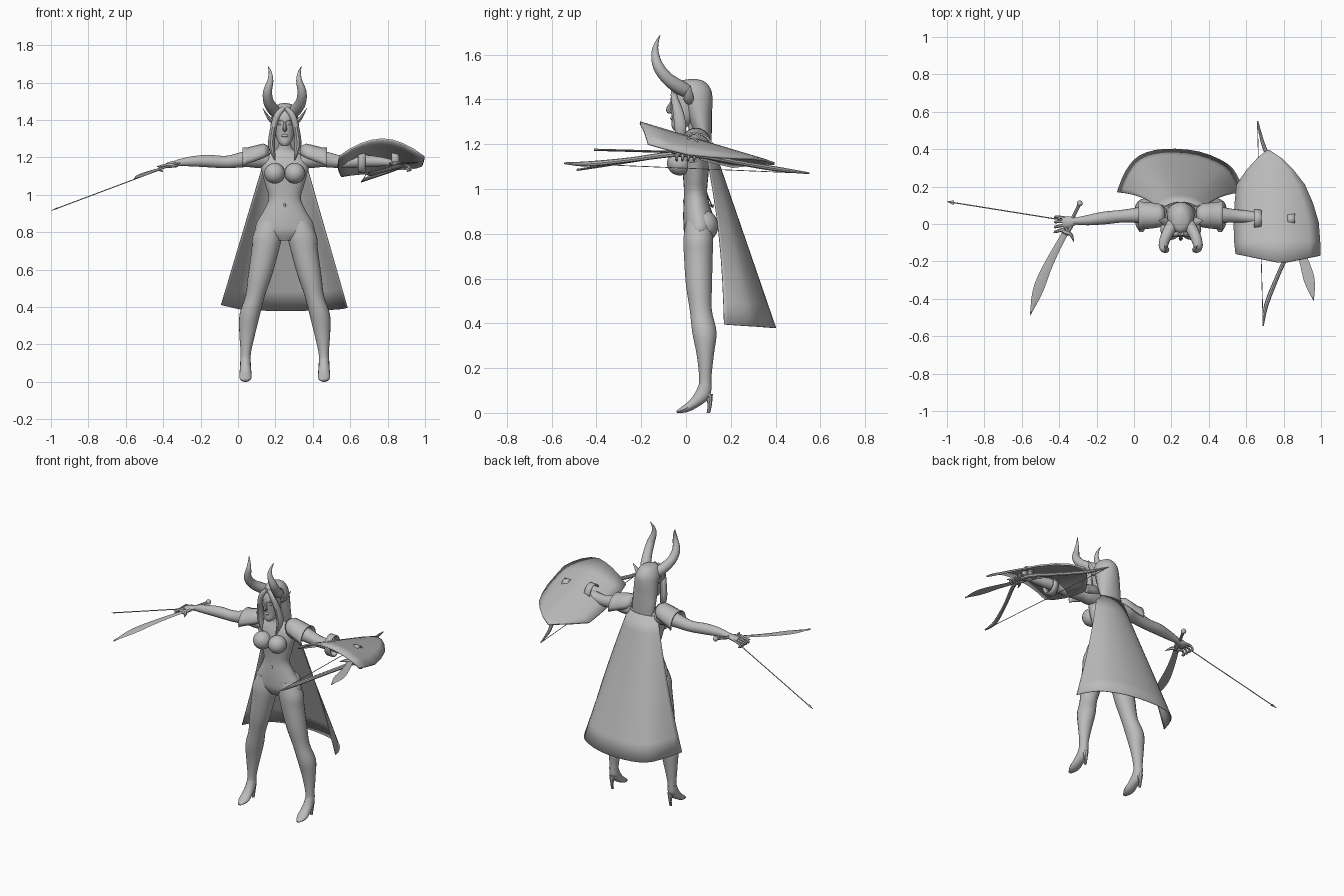
import bpy, bmesh, math
from mathutils import Vector

cube = bpy.data.objects.get("Cube")
if cube:
    bpy.data.objects.remove(cube)

grey = bpy.data.materials.new("plain_grey")
grey.use_nodes = True
grey.diffuse_color = (0.5, 0.5, 0.5, 1)
grey.node_tree.nodes["Principled BSDF"].inputs["Base Color"].default_value = (0.5, 0.5, 0.5, 1)

CX = 0.25                      # body centre line
X, Y, Z = Vector((1, 0, 0)), Vector((0, 1, 0)), Vector((0, 0, 1))


def finish(name, bm, angle=40):
    bmesh.ops.recalc_face_normals(bm, faces=bm.faces)
    me = bpy.data.meshes.new(name)
    bm.to_mesh(me)
    bm.free()
    ob = bpy.data.objects.new(name, me)
    bpy.context.collection.objects.link(ob)
    me.materials.append(grey)
    bpy.ops.object.select_all(action='DESELECT')
    ob.select_set(True)
    bpy.context.view_layer.objects.active = ob
    bpy.ops.object.shade_smooth_by_angle(angle=math.radians(angle))
    return ob


def spline(rows, n):
    """Catmull-Rom through rows of numbers."""
    vs = [Vector(r) for r in rows]
    out = []
    for i in range(len(vs) - 1):
        p0, p1, p2, p3 = vs[max(i - 1, 0)], vs[i], vs[i + 1], vs[min(i + 2, len(vs) - 1)]
        for k in range(n):
            t = k / n
            out.append(p1 + (p2 - p0) * (t / 2) + (2 * p0 - 5 * p1 + 4 * p2 - p3) * (t * t / 2)
                       + (3 * p1 - p0 - 3 * p2 + p3) * (t ** 3 / 2))
    return out + [vs[-1]]


def tube(name, rows, up=Z, sides=14, n=4, axis=None):
    """Sweep an ellipse along rows of x, y, z, half width, half depth."""
    pts = spline(rows, n)
    bm = bmesh.new()
    rings = []
    for i, p in enumerate(pts):
        c = p.to_3d() if len(p) == 3 else Vector(p[:3])
        t = axis or (Vector(pts[min(i + 1, len(pts) - 1)][:3]) - Vector(pts[max(i - 1, 0)][:3])).normalized()
        s = t.cross(up).normalized()
        u = s.cross(t)
        a, b = max(p[3], 0.001), max(p[4], 0.001)
        angs = [2 * math.pi * k / sides for k in range(sides)]
        rings.append([bm.verts.new(c + s * (a * math.cos(w)) + u * (b * math.sin(w))) for w in angs])
    for r, q in zip(rings, rings[1:]):
        for k in range(sides):
            bm.faces.new((r[k], r[(k + 1) % sides], q[(k + 1) % sides], q[k]))
    bm.faces.new(rings[0])
    bm.faces.new(rings[-1])
    return finish(name, bm)


def rod(name, rows, **kw):
    """Round tube: rows of x, y, z, radius."""
    return tube(name, [(*r, r[3]) for r in rows], **kw)


def ball(name, loc, size):
    bm = bmesh.new()
    bmesh.ops.create_uvsphere(bm, u_segments=16, v_segments=12, radius=1)
    bmesh.ops.scale(bm, vec=size, verts=bm.verts)
    bmesh.ops.translate(bm, vec=loc, verts=bm.verts)
    return finish(name, bm)


def sheet(name, grid, thick):
    """Thin panel from rows of points."""
    bm = bmesh.new()
    vs = [[bm.verts.new(p) for p in row] for row in grid]
    for r, q in zip(vs, vs[1:]):
        for k in range(len(r) - 1):
            bm.faces.new((r[k], r[k + 1], q[k + 1], q[k]))
    ob = finish(name, bm)
    mod = ob.modifiers.new("thickness", 'SOLIDIFY')
    mod.thickness, mod.offset = thick, 0
    return ob


def stack(name, rows, **kw):
    """Upright loft on the centre line: rows of z, half width, y, half depth."""
    return tube(name, [(CX, y, z, a, b) for z, a, y, b in rows], up=Y, axis=Z, **kw)


# torso, neck, face and hair
stack("torso", [(.755, .05, .055, .04), (.80, .15, .058, .065), (.85, .15, .06, .072), (.91, .115, .05, .062),
                (.98, .086, .043, .052), (1.05, .103, .043, .056), (1.12, .122, .043, .062),
                (1.18, .135, .05, .056), (1.215, .10, .052, .044), (1.245, .042, .05, .036),
                (1.32, .032, .035, .033)], sides=24)
stack("face", [(1.26, .014, -.04, .014), (1.28, .034, -.028, .036), (1.32, .049, -.008, .056),
               (1.37, .055, -.003, .066), (1.42, .055, 0, .066), (1.46, .045, .01, .055)], sides=20)
stack("hair", [(1.49, .012, .03, .02), (1.478, .045, .025, .06), (1.44, .068, .03, .083), (1.39, .074, .05, .068),
               (1.33, .078, .06, .056), (1.25, .078, .075, .04), (1.18, .066, .088, .025),
               (1.14, .04, .095, .012)], sides=20)
tube("nose", [(CX, -.062, 1.39, .006, .006), (CX, -.078, 1.352, .011, .012), (CX, -.062, 1.342, .009, .006)],
     up=Y, sides=8)
ball("lips", (CX, -.063, 1.316), (.018, .008, .008))
ball("navel", (CX, -.009, .945), (.006, .004, .012))


def side_parts(s, label):
    def m(rows):               # mirror rows given as distance from the centre line
        return [(CX + s * r[0], *r[1:]) for r in rows]

    def at(d, y, z):
        return (CX + s * d, y, z)

    # head details
    ball(label + "eye", at(.024, -.059, 1.378), (.013, .006, .006))
    tube(label + "brow", m([(.008, -.066, 1.392, .004, .004), (.026, -.062, 1.399, .005, .004),
                            (.044, -.048, 1.393, .002, .002)]), sides=6)
    tube(label + "hair_lock", m([(.006, -.05, 1.465, .012, .012), (.042, -.055, 1.42, .017, .014),
                                 (.064, -.035, 1.34, .017, .024), (.07, -.025, 1.26, .018, .026),
                                 (.052, -.04, 1.185, .004, .008)]), up=Y, sides=10)
    rod(label + "horn", m([(.03, .02, 1.43, .03), (.06, -.03, 1.455, .032), (.086, -.085, 1.495, .028),
                           (.092, -.125, 1.55, .024), (.077, -.138, 1.61, .016), (.078, -.13, 1.655, .008),
                           (.09, -.115, 1.688, .001)]), up=Y, sides=12)
    tube(label + "ear", m([(.06, .015, 1.385, .01, .016), (.085, .012, 1.41, .009, .022),
                           (.118, .02, 1.462, .001, .001)]), up=Y, sides=8)

    # body curves
    ball(label + "breast", at(.054, -.028, 1.115), (.056, .057, .055))
    ball(label + "buttock", at(.068, .082, .835), (.072, .062, .07))

    # leg, shoe and heel
    tube(label + "leg", m([(.075, .055, .86, .06, .055), (.093, .055, .78, .078, .067), (.105, .055, .7, .073, .065),
                           (.132, .058, .57, .064, .059), (.158, .066, .46, .052, .05), (.187, .082, .36, .055, .055),
                           (.2, .086, .26, .043, .039), (.208, .086, .16, .028, .028),
                           (.21, .084, .1, .027, .03)]), up=Y, axis=Z, sides=18)
    tube(label + "shoe", m([(.21, .088, .135, .027, .027), (.21, .075, .085, .029, .034), (.21, .035, .043, .032, .024),
                            (.21, -.005, .018, .031, .017), (.21, -.042, .005, .01, .005)]))
    rod(label + "heel", m([(.21, .1, .085, .02), (.21, .106, .04, .01), (.21, .1, 0, .008)]), up=Y, axis=Z, sides=8)

    # arm and hand
    rod(label + "arm", m([(.09, .055, 1.185, .045), (.15, .052, 1.195, .053), (.21, .048, 1.19, .044),
                          (.31, .042, 1.175, .034), (.41, .032, 1.18, .034), (.5, .02, 1.178, .027),
                          (.575, .015, 1.17, .017)]))
    tube(label + "palm", m([(.56, .015, 1.172, .017, .014), (.6, .01, 1.165, .032, .015),
                            (.63, .005, 1.158, .03, .012)]), sides=10)
    for i in range(4):
        y = .032 - i * .019
        rod(label + "finger", m([(.62, y, 1.16, .009), (.655, y * 1.3 - .004, 1.154, .008),
                                 (.672, y * 1.4 - .008, 1.134, .007), (.652, y * 1.3 - .008, 1.125, .004)]), sides=6)
    rod(label + "thumb", m([(.585, -.01, 1.165, .011), (.605, -.042, 1.155, .009), (.635, -.055, 1.145, .004)]), sides=6)

    # flared shoulder plate, open underneath
    grid = []
    for d, r in ((.085, .035), (.115, .06), (.16, .066), (.205, .07), (.225, .078)):
        grid.append([at(d, .045 + r * math.cos(w), 1.2 + r * .95 * math.sin(w) - (d - .15) * .35)
                     for w in [math.radians(-15 + 21 * k) for k in range(11)]])
    sheet(label + "shoulder_plate", grid, .008)


for s, label in ((1, "left_"), (-1, "right_")):
    side_parts(s, label)

# cape: ruled from the neckline to the flared hem
hem = spline([(-.09, .17, .41), (-.045, .28, .4), (.03, .365, .385), (.165, .4, .38), (.35, .385, .38),
              (.5, .32, .385), (.56, .24, .39), (.585, .17, .395)], 3)
cape = []
for j in range(9):
    t = j / 8
    row = []
    for k, h in enumerate(hem):
        f = 2 * k / (len(hem) - 1) - 1
        top = Vector((CX + .105 * f, .118 - .035 * f * f, 1.2))
        row.append(top.lerp(h, t) + Y * (.02 * math.sin(math.pi * t) * f * f))
    cape.append(row)
sheet("cape", cape, .004)

# shield: curved across its width and sloping down towards the point
shield = []
for y, x0, x1 in ((-.19, .545, .995), (-.09, .537, .993), (.01, .535, .985), (.11, .54, .955), (.21, .55, .912),
                  (.29, .605, .85), (.35, .66, .79), (.395, .712, .722)):
    row = []
    for k in range(9):
        x = x0 + (x1 - x0) * k / 8
        yy = y + (.045 * abs(k / 4 - 1.1) - .02 if y < -.15 else 0)
        row.append((x, yy, 1.295 - .3 * (yy + .2) - 1.6 * (x - .765) ** 2))
    shield.append(row)
sheet("shield", shield, .01)

# shield straps
for name, x, r, low, high in (("forearm_strap", .662, .05, 1.12, 1.25), ("shield_grip", .84, .03, 1.15, 1.23)):
    mid, half = (low + high) / 2, (high - low) / 2
    ring = [2 * math.pi * k / 16 for k in range(17)]
    sheet(name, [[(x + e, .025 + r * math.cos(w), mid + half * math.sin(w)) for w in ring] for e in (-.02, .02)], .008)

# bow and string
rod("bow", [(.69, -.545, 1.115, .004), (.708, -.43, 1.112, .012), (.78, -.25, 1.13, .011), (.865, -.06, 1.155, .013),
            (.865, .06, 1.15, .013), (.79, .22, 1.12, .011), (.7, .4, 1.09, .011), (.66, .55, 1.07, .004)], sides=8)
rod("bow_string", [(.69, -.535, 1.115, .002), (.66, .54, 1.07, .002)], sides=6, n=1)

# arrow held in the right hand
start, tip = Vector((-.28, .005, 1.185)), Vector((-1, .12, .915))
neck = start.lerp(tip, .95)
rod("arrow_shaft", [(*start, .003), (*neck, .003)], sides=6, n=1)
tube("arrow_head", [(*neck, .012, .004), (*tip, .001, .001)], sides=4, n=1)
for i, up in enumerate((Z, Y)):
    tube("arrow_feather", [(*start.lerp(tip, a), w, .002) for a, w in ((.01, .004), (.03, .014), (.09, .002))],
         up=up, sides=4, n=1)


def sword(label, pommel, guard, end, bend, width):
    """Curved leaf blade with a hooked guard and a round pommel."""
    p, g, e = Vector(pommel), Vector(guard), Vector(end)
    side = (e - g).cross(Z).normalized()
    leaf = [(0, .55), (.2, .65), (.45, .85), (.65, 1), (.82, .7), (1, .02)]
    tube(label + "_blade", [(*(g.lerp(e, t) + side * (bend * math.sin(math.pi * t))), width * w, .005)
                            for t, w in leaf], sides=4, n=2)
    rod(label + "_handle", [(*p, .009), (*g, .01)], sides=8, n=1)
    ball(label + "_pommel", p, (.016, .016, .016))
    along = (e - g).normalized()
    rod(label + "_guard", [(*(g + side * d + along * f), r) for d, f, r in
                           ((-.06, .03, .002), (-.03, 0, .01), (0, 0, .013), (.03, 0, .01), (.06, .03, .002))], sides=6)


sword("sword", (-.29, .11, 1.18), (-.365, -.045, 1.155), (-.555, -.488, 1.085), .018, .029)
sword("short_blade", (.80, .09, 1.16), (.855, -.06, 1.165), (.96, -.41, 1.175), -.012, .03)
